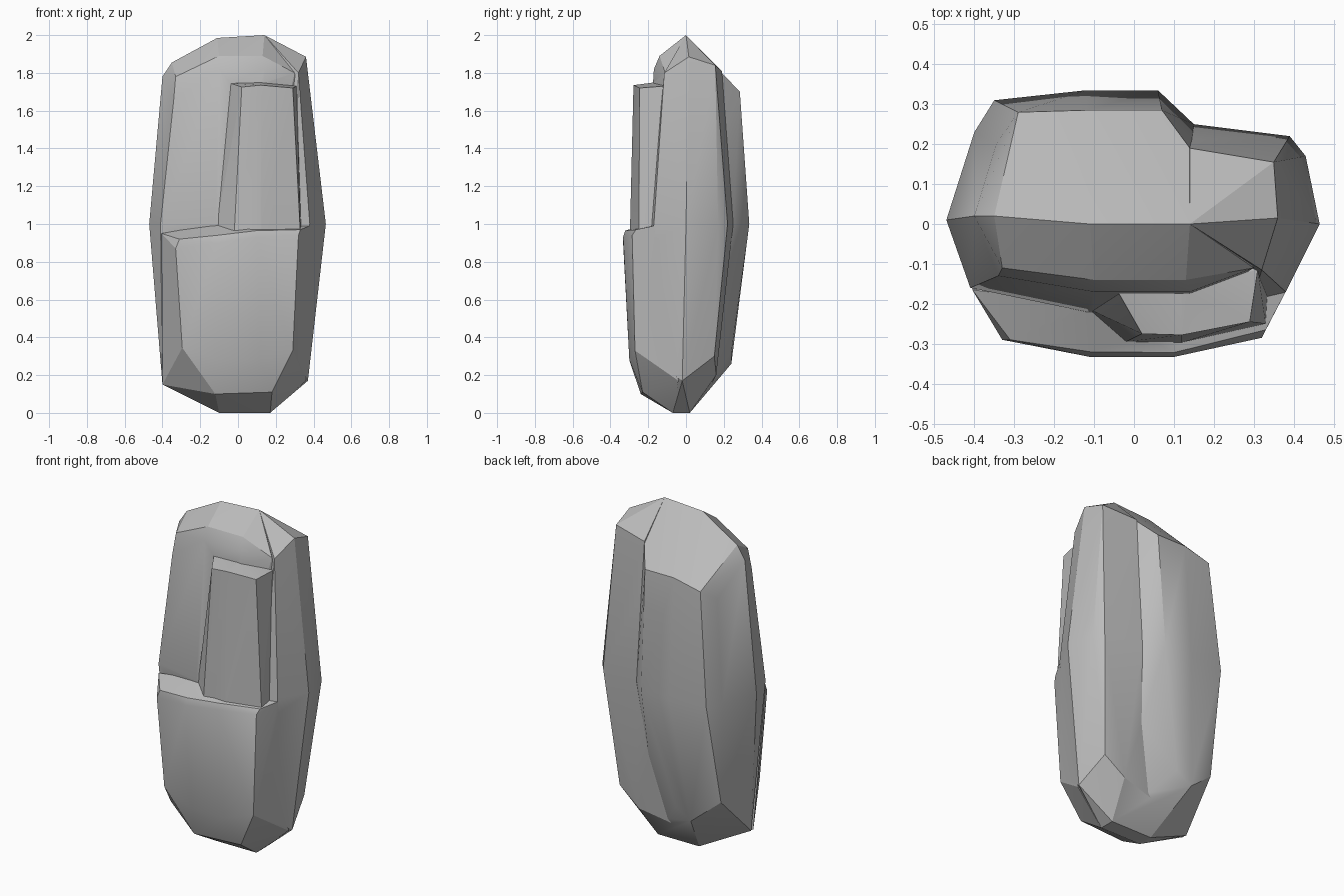
import bpy
import bmesh
import math

# Remove the default object
default_cube = bpy.data.objects.get("Cube")
if default_cube:
    bpy.data.objects.remove(default_cube, do_unlink=True)

# Single stone colour
stone = bpy.data.materials.new("stone grey")
stone.use_nodes = True
stone_colour = (.5, .5, .5, 1)
stone.diffuse_color = stone_colour
stone.node_tree.nodes["Principled BSDF"].inputs["Base Color"].default_value = stone_colour


def chiselled_block(name, **profiles):
    """Wrap a faceted convex block around a few named corner profiles."""
    bm = bmesh.new()
    for corners in profiles.values():
        for corner in corners:
            bm.verts.new(corner)
    hull = bmesh.ops.convex_hull(bm, input=bm.verts[:])
    leftovers = {item for item in hull["geom_interior"] + hull["geom_unused"]
                 if isinstance(item, bmesh.types.BMVert)}
    bmesh.ops.delete(bm, geom=list(leftovers), context='VERTS')
    bmesh.ops.recalc_face_normals(bm, faces=bm.faces[:])
    mesh = bpy.data.meshes.new(name)
    bm.to_mesh(mesh)
    bm.free()
    mesh.materials.append(stone)
    block = bpy.data.objects.new(name, mesh)
    bpy.context.scene.collection.objects.link(block)
    return block


def merge_block(target, block):
    """Fuse a block into the target so no inner surfaces remain."""
    bpy.ops.object.select_all(action='DESELECT')
    bpy.context.view_layer.objects.active = target
    target.select_set(True)
    union = target.modifiers.new("union " + block.name, 'BOOLEAN')
    union.operation = 'UNION'
    union.solver = 'EXACT'
    union.object = block
    bpy.ops.object.modifier_apply(modifier=union.name)
    bpy.data.objects.remove(block, do_unlink=True)


# Main body with the tall bulge along the back
boulder = chiselled_block(
    "boulder",
    crown_ridge=[(-.4, .02, 1.78), (-.35, .02, 1.855), (-.11, 0, 1.985), (.14, 0, 2)],
    front_brow=[(-.33, -.11, 1.78), (-.1, -.14, 1.89), (.13, -.14, 1.89), (.3, -.11, 1.8)],
    front_shoulder=[(-.34, -.13, 1.66), (-.1, -.17, 1.82), (.14, -.17, 1.82)],
    back_shoulder=[(-.345, .2, 1.6), (-.29, .28, 1.66), (-.12, .285, 1.7), (.07, .285, 1.7)],
    waist_front=[(-.41, -.16, 1), (-.12, -.22, 1), (.12, -.22, 1)],
    waist_back=[(-.47, .01, 1), (-.4, .23, 1), (-.35, .31, 1), (-.12, .335, 1), (.06, .335, 1)],
    groove_edge=[(.14, .19, 1.8), (.15, .25, 1), (-.08, .13, .14)],
    inner_side=[(.36, 0, 1), (.17, -.07, 0), (.17, .02, 0)],
    lower_back=[(-.37, .2, .4), (-.2, .24, .26), (-.1, .24, .32)],
    foot=[(-.4, -.04, .15), (-.1, -.07, 0), (-.1, .02, 0)],
)

# Flank beside the groove
flank = chiselled_block(
    "flank",
    crown=[(.14, 0, 2), (.36, .015, 1.885), (.35, .155, 1.84), (.14, .19, 1.81)],
    front_edge=[(.32, -.115, 1.8), (.38, -.17, 1), (.28, -.25, .34)],
    waist=[(.465, 0, 1), (.43, .17, 1), (.39, .22, 1), (.15, .25, 1)],
    foot=[(.37, -.02, .17), (.33, .15, .3), (.2, .16, .2), (-.08, .13, .14),
          (.17, .02, 0), (.17, -.07, 0)],
)

# Thick slab across the lower front, with a ledge on top
lower_slab = chiselled_block(
    "lower_slab",
    ledge_back=[(-.405, -.165, .95), (-.12, -.2, 1), (.1, -.15, 1), (.38, -.17, .99)],
    ledge_front=[(-.31, -.29, .92), (-.11, -.32, .94), (.1, -.322, .965), (.33, -.265, .97)],
    bevel=[(-.33, -.29, .87), (-.11, -.333, .9), (.1, -.333, .93), (.32, -.285, .94)],
    lower_rim=[(-.295, -.27, .345), (-.1, -.3, .28), (.12, -.3, .28), (.29, -.27, .33)],
    underside=[(-.12, -.24, .1), (.18, -.23, .11)],
    foot=[(-.4, -.06, .15), (-.1, -.07, 0), (.17, -.07, 0), (.36, -.04, .17)],
)

# Raised plate on the upper front
upper_plate = chiselled_block(
    "upper_plate",
    top_back=[(-.04, -.17, 1.745), (.12, -.165, 1.75), (.31, -.115, 1.73)],
    top_front=[(.02, -.275, 1.725), (.12, -.278, 1.735), (.29, -.245, 1.72)],
    base_front=[(-.12, -.21, .95), (-.02, -.295, .95), (.12, -.297, .95), (.33, -.25, .95)],
    core=[(0, 0, 1.7), (.25, 0, 1.7), (0, 0, .9), (.35, 0, .9)],
)

for part in (flank, lower_slab, upper_plate):
    merge_block(boulder, part)

# Soft facets with crisp ridges
bpy.ops.object.shade_smooth_by_angle(angle=math.radians(22))
